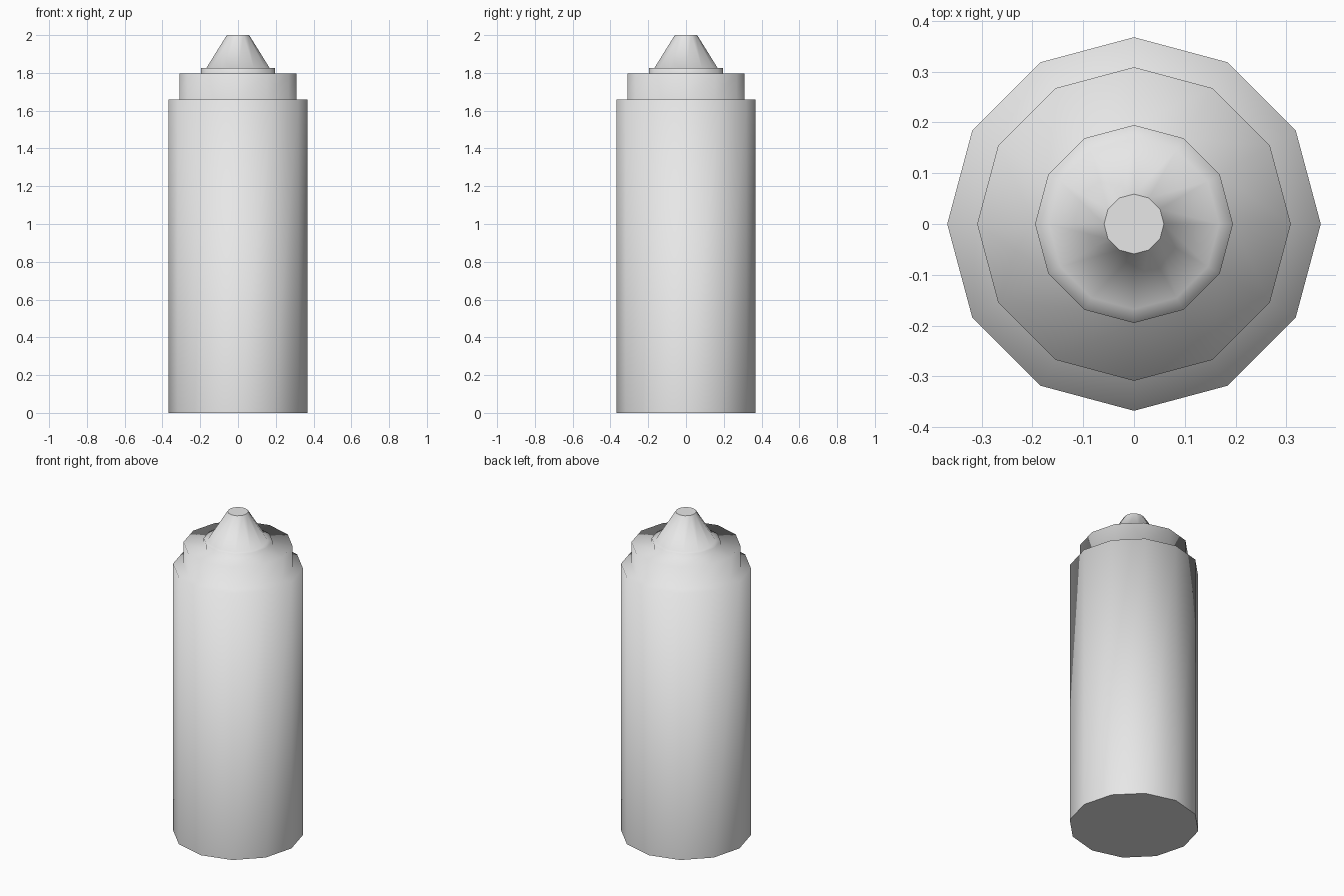
import bpy
import bmesh
from math import cos, sin, tau

SIDES = 12

default = bpy.data.objects.get("Cube")
if default:
    bpy.data.objects.remove(default, do_unlink=True)

# Single light grey finish
grey = bpy.data.materials.new("light_grey")
grey.use_nodes = True
colour = (0.8, 0.8, 0.8, 1)
grey.diffuse_color = colour
grey.node_tree.nodes["Principled BSDF"].inputs["Base Color"].default_value = colour


def lathe(name, profile):
    """Revolve (radius, height) pairs; smooth sides with crisp flat end caps."""
    bm = bmesh.new()
    rings = [[bm.verts.new((r * cos(tau * i / SIDES), r * sin(tau * i / SIDES), z))
              for i in range(SIDES)] for r, z in profile]
    for low, high in zip(rings, rings[1:]):
        for i in range(SIDES):
            j = (i + 1) % SIDES
            bm.faces.new((low[i], low[j], high[j], high[i])).smooth = True
    for cap in (bm.faces.new(rings[0][::-1]), bm.faces.new(rings[-1])):
        cap.smooth = False
        for edge in cap.edges:
            edge.smooth = False
    mesh = bpy.data.meshes.new(name)
    bm.to_mesh(mesh)
    bm.free()
    mesh.materials.append(grey)
    obj = bpy.data.objects.new(name, mesh)
    bpy.context.collection.objects.link(obj)
    return obj


# Stepped body, collar, rim and cone nozzle as one continuous skin
lathe("bottle_with_nozzle", [
    (0.368, 0), (0.368, 1.66),        # body
    (0.309, 1.66), (0.309, 1.797),    # collar
    (0.195, 1.797), (0.195, 1.825),   # rim
    (0.168, 1.825), (0.059, 2.0),     # nozzle
])
